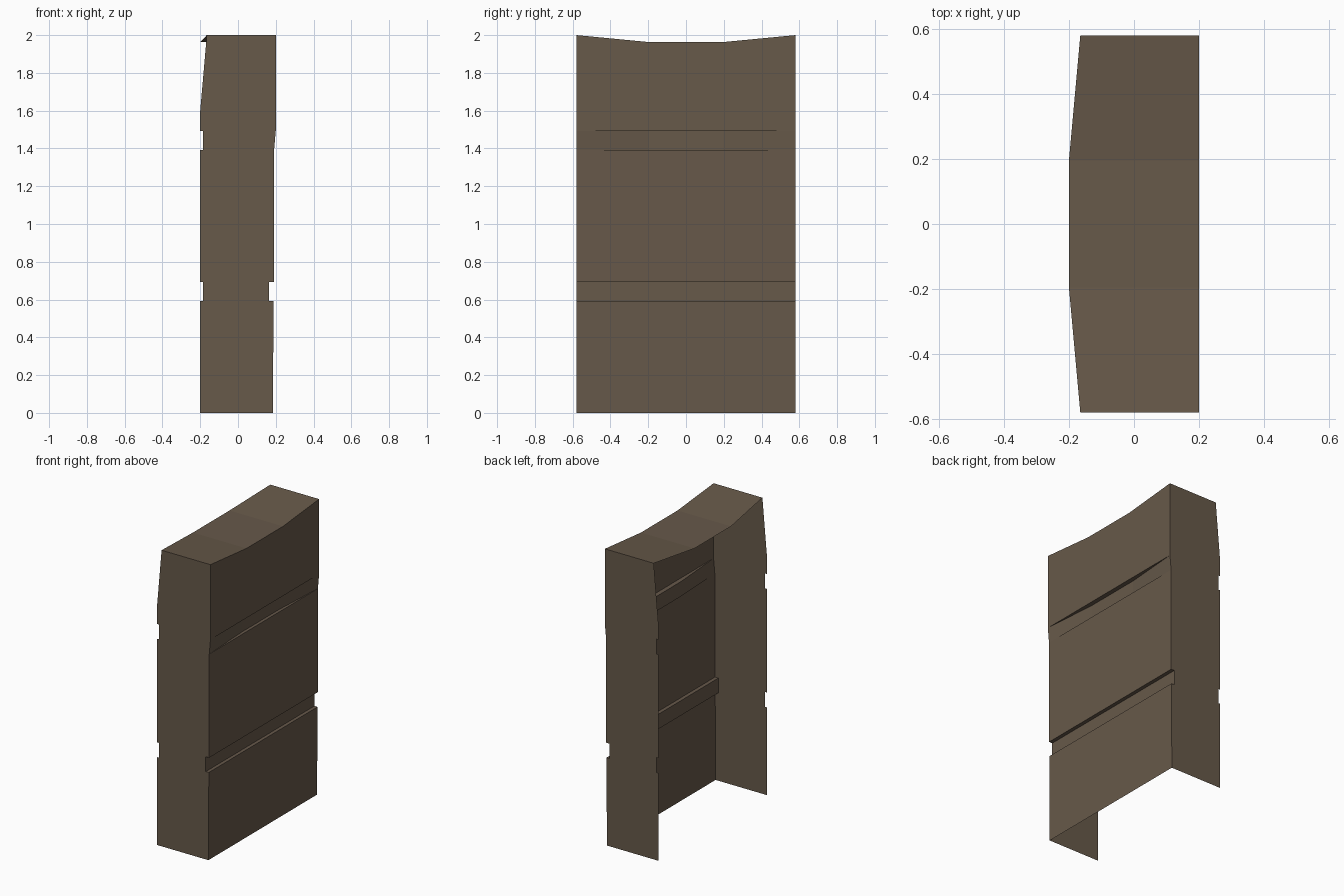
import bpy, bmesh

if "Cube" in bpy.data.objects:
    bpy.data.objects.remove(bpy.data.objects["Cube"])

HALF = 0.58                                   # half width of the shell
COLS = [-HALF, -0.195, 0.195, HALF]           # columns across the width

brown = bpy.data.materials.new("dark_brown")
brown.diffuse_color = (0.135, 0.10, 0.068, 1)
brown.use_nodes = True
brown.node_tree.nodes["Principled BSDF"].inputs["Base Color"].default_value = brown.diffuse_color


def make_part(name, build):
    bm = bmesh.new()
    build(bm)
    mesh = bpy.data.meshes.new(name)
    bm.to_mesh(mesh)
    bm.free()
    mesh.materials.append(brown)
    obj = bpy.data.objects.new(name, mesh)
    bpy.context.collection.objects.link(obj)
    return obj


def loft(rows):
    """Quad strip surface through rows of points."""
    def build(bm):
        grid = [[bm.verts.new(p) for p in row] for row in rows]
        for a, b in zip(grid, grid[1:]):
            for i in range(len(a) - 1):
                bm.faces.new((a[i], a[i + 1], b[i + 1], b[i]))
    return build


def is_end(y):
    return abs(y) > 0.5


def top_z(y):
    return 2.0 if is_end(y) else 1.963


# Outer panel rows: height, x at the ends, x in the middle (grooves step inwards)
panel = [(0, .185, .185), (.593, .188, .188), (.593, .165, .165), (.693, .165, .165),
         (.693, .19, .19), (1.393, .191, .191), (1.393, .191, .170), (1.493, .2, .170),
         (1.493, .2, .2)]
rows = [[(xe if is_end(y) else xm, y, z) for y in COLS] for z, xe, xm in panel]
rows.append([(0.2, y, top_z(y)) for y in COLS])
make_part("outer_panel", loft(rows))

# Sagging top, narrower at its ends
make_part("top_cover", loft([[(0.2, y, top_z(y)) for y in COLS],
                             [(-0.165 if is_end(y) else -0.2, y, top_z(y)) for y in COLS]]))

# Side walls with notched rear edges, open at the back and bottom
rear = [(-.165, 2), (-.2, 1.6), (-.2, 1.493), (-.185, 1.493), (-.185, 1.393), (-.2, 1.393),
        (-.2, .693), (-.185, .693), (-.185, .593), (-.2, .593), (-.2, 0)]
outline = [(xe, z) for z, xe, _ in panel if (z, xe) != (1.393, .191)]
outline.insert(5, (.191, 1.393))
outline = list(dict.fromkeys(outline)) + [(.2, 2)] + rear

for name, y, order in (("front_wall", -HALF, 1), ("back_wall", HALF, -1)):
    def wall(bm):
        verts = [bm.verts.new((x, y, z)) for x, z in outline]
        bm.faces.new(verts[::order])
    make_part(name, wall)
